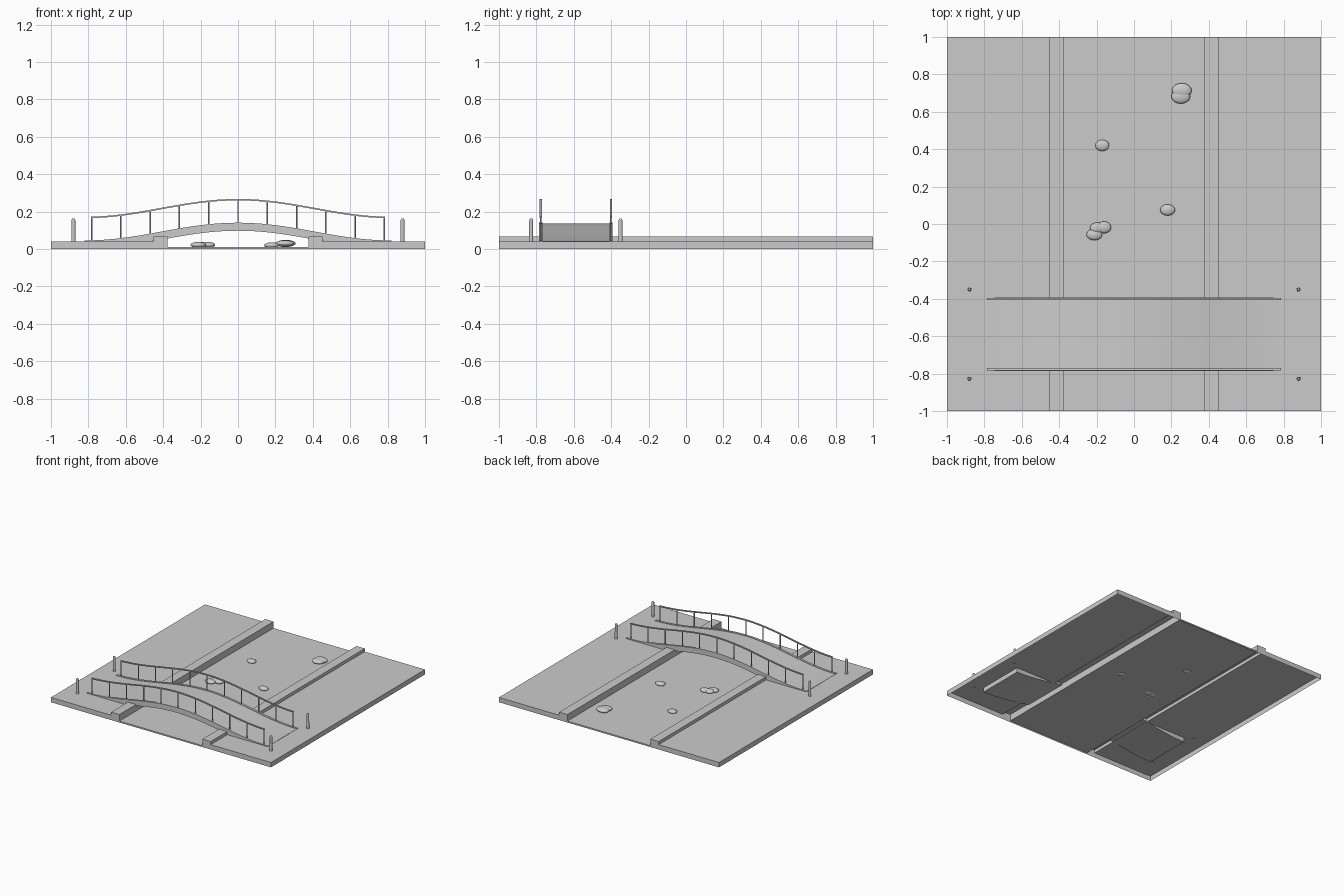
import bpy, bmesh, math
from mathutils import Matrix

if "Cube" in bpy.data.objects:
    bpy.data.objects.remove(bpy.data.objects["Cube"])

grey = bpy.data.materials.new("stone_grey")
grey.diffuse_color = (0.6, 0.6, 0.6, 1)
grey.use_nodes = True
grey.node_tree.nodes["Principled BSDF"].inputs["Base Color"].default_value = grey.diffuse_color


def finish(name, bm, smooth=False):
    bmesh.ops.recalc_face_normals(bm, faces=bm.faces)
    me = bpy.data.meshes.new(name)
    for f in bm.faces:
        f.smooth = smooth
    bm.to_mesh(me)
    bm.free()
    me.materials.append(grey)
    ob = bpy.data.objects.new(name, me)
    bpy.context.collection.objects.link(ob)
    return ob


def prism(name, outline, y0, y1, open_bottom=False):
    """Extrude an (x, z) outline along y."""
    bm = bmesh.new()
    a = [bm.verts.new((x, y0, z)) for x, z in outline]
    b = [bm.verts.new((x, y1, z)) for x, z in outline]
    n = len(outline)
    for i in range(n - 1 if open_bottom else n):
        j = (i + 1) % n
        bm.faces.new((a[i], a[j], b[j], b[i]))
    bm.faces.new(a)
    bm.faces.new(b[::-1])
    return finish(name, bm)


# Ground shell: two banks, raised kerbs and a sunken river bed, hollow below
half = [(1, 0), (1, 0.04), (0.452, 0.04), (0.452, 0.066), (0.377, 0.066), (0.377, 0.012)]
prism("ground", [(-x, z) for x, z in half] + half[::-1], -1, 1, True)

# Arched deck and its edge strips
SPAN, N = 0.82, 40


def rise(x):
    return 0.095 * (1 + math.cos(math.pi * x / SPAN)) / 2


def arched(name, half_len, low, high, y0, y1):
    xs = [-half_len + 2 * half_len * i / N for i in range(N + 1)]
    top = [(x, high + rise(x)) for x in xs]
    bottom = [(x, low + rise(x)) for x in reversed(xs)]
    return prism(name, top + bottom, y0, y1)


arched("bridge_deck", SPAN, 0.003, 0.042, -0.783, -0.402)
for side, y in (("front", -0.777), ("back", -0.401)):
    arched(side + "_edge_strip", SPAN, 0.003, 0.046, y - 0.009, y + 0.009)
    arched(side + "_handrail", 0.785, 0.165, 0.173, y - 0.006, y + 0.006)
    # Railing posts
    bm = bmesh.new()
    for i in range(11):
        x = -0.782 + 0.1564 * i
        z = 0.105 + rise(x)
        bmesh.ops.create_cone(bm, cap_ends=True, segments=8, radius1=0.004, radius2=0.004, depth=0.13,
                              matrix=Matrix.Translation((x, y, z)))
    finish(side + "_railing_posts", bm)

# Bollards at the bridge approaches
for sx in (-1, 1):
    for y in (-0.35, -0.828):
        bm = bmesh.new()
        for r1, r2, d, z in ((0.011, 0.010, 0.12, 0.095), (0.010, 0.006, 0.008, 0.159)):
            bmesh.ops.create_cone(bm, cap_ends=True, segments=12, radius1=r1, radius2=r2, depth=d,
                                  matrix=Matrix.Translation((sx * 0.88, y, z)))
        finish("bollard", bm)

# River rocks: x, y, z, radii
for x, y, z, rx, ry, rz in (
    (-0.17, 0.42, 0.018, 0.037, 0.03, 0.015), (0.18, 0.075, 0.02, 0.04, 0.03, 0.016),
    (-0.198, -0.022, 0.022, 0.038, 0.03, 0.016), (-0.16, -0.018, 0.022, 0.038, 0.032, 0.016),
    (-0.212, -0.057, 0.022, 0.042, 0.03, 0.016), (0.255, 0.713, 0.03, 0.053, 0.04, 0.019),
    (0.25, 0.682, 0.03, 0.051, 0.038, 0.017),
):
    bm = bmesh.new()
    bmesh.ops.create_uvsphere(bm, u_segments=24, v_segments=12, radius=1,
                              matrix=Matrix.Translation((x, y, z)) @ Matrix.Diagonal((rx, ry, rz, 1)))
    finish("rock", bm, True)
